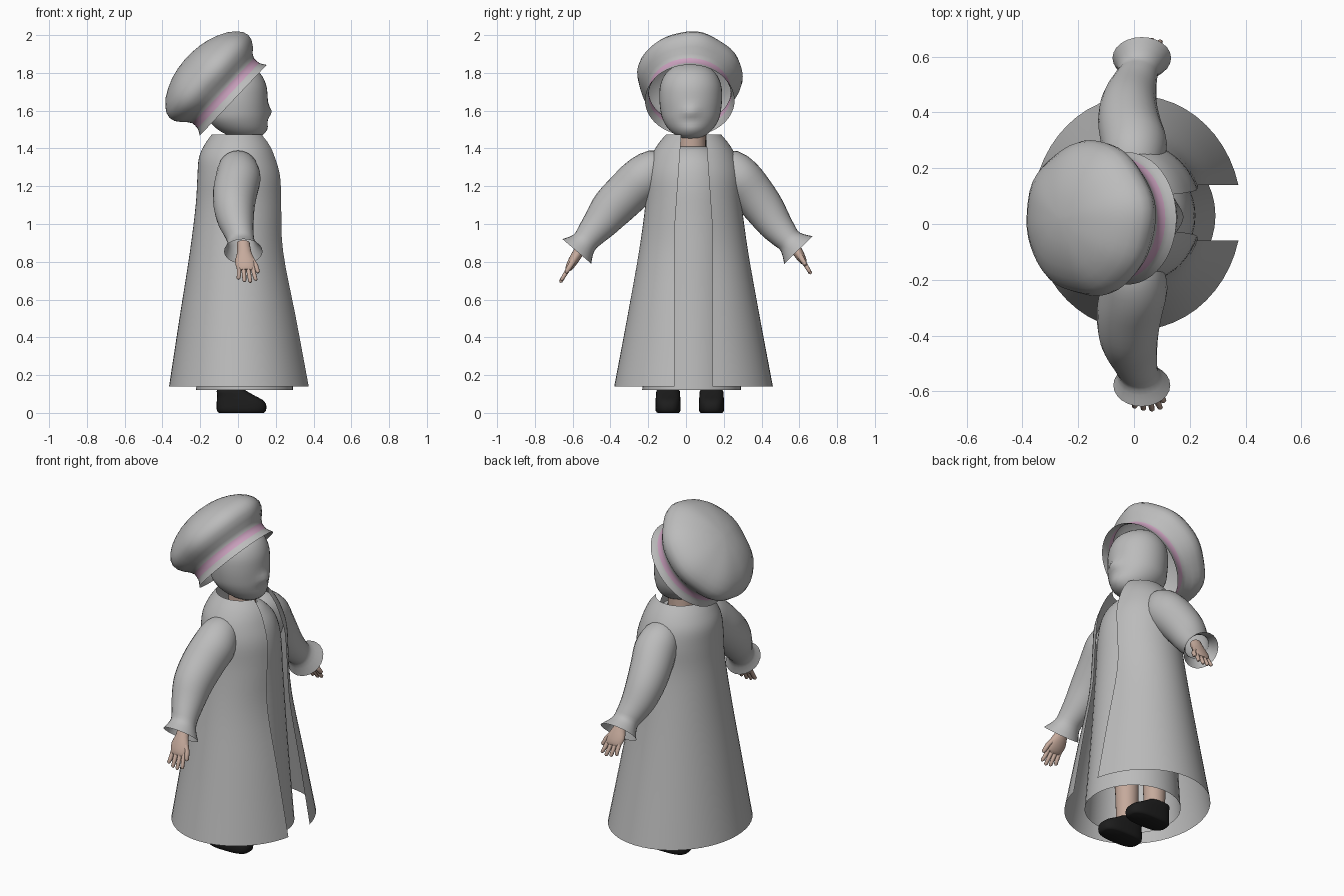
import bpy, bmesh, math
from mathutils import Vector, Matrix

if "Cube" in bpy.data.objects:
    bpy.data.objects.remove(bpy.data.objects["Cube"])


def material(name, rgb):
    m = bpy.data.materials.new(name)
    m.diffuse_color = (*rgb, 1)
    m.use_nodes = True
    m.node_tree.nodes["Principled BSDF"].inputs["Base Color"].default_value = m.diffuse_color
    return m


GREY = material("grey cloth", (0.5, 0.5, 0.5))
PINK = material("pink band", (0.60, 0.36, 0.52))
SKIN = material("skin", (0.56, 0.40, 0.33))
BLACK = material("black leather", (0.012, 0.012, 0.012))


def skin_rings(name, rings, mats, closed=True, caps=(False, False), paint=None):
    """Bridge a list of point rings into one smooth object."""
    bm = bmesh.new()
    rows = [[bm.verts.new(p) for p in r] for r in rings]
    n = len(rows[0])
    for k in range(len(rows) - 1):
        for i in range(n if closed else n - 1):
            j = (i + 1) % n
            f = bm.faces.new((rows[k][i], rows[k][j], rows[k + 1][j], rows[k + 1][i]))
            f.material_index = paint(k) if paint else 0
    if caps[0]:
        bm.faces.new(rows[0][::-1])
    if caps[1]:
        bm.faces.new(rows[-1])
    for f in bm.faces:
        f.smooth = True
    bm.normal_update()
    me = bpy.data.meshes.new(name)
    bm.to_mesh(me)
    bm.free()
    for m in mats:
        me.materials.append(m)
    ob = bpy.data.objects.new(name, me)
    bpy.context.collection.objects.link(ob)
    bpy.context.view_layer.objects.active = ob
    ob.select_set(True)
    bpy.ops.object.shade_smooth_by_angle(angle=math.radians(50))
    ob.select_set(False)
    return ob


def refine(rows, steps):
    """Catmull-Rom through rows of numbers."""
    out = []
    for i in range(len(rows) - 1):
        a, b = rows[max(i - 1, 0)], rows[i]
        c, d = rows[i + 1], rows[min(i + 2, len(rows) - 1)]
        for s in range(steps):
            t = s / steps
            out.append([0.5 * (2 * q + (r - p) * t + (2 * p - 5 * q + 4 * r - w) * t * t
                               + (3 * q - p - 3 * r + w) * t ** 3)
                        for p, q, r, w in zip(a, b, c, d)])
    return out + [list(rows[-1])]


def stack(profile, cy, sides=40, power=1.0):
    """Horizontal elliptical rings from rows of (z, centre x, radius x, radius y)."""
    def pw(v):
        return math.copysign(abs(v) ** power, v)
    angles = [2 * math.pi * i / sides for i in range(sides)]
    return [[Vector((cx + rx * pw(math.cos(a)), cy + ry * pw(math.sin(a)), z))
             for a in angles] for z, cx, rx, ry in profile]


def tube(path, sides=24):
    """Rings across a path of (x, y, z, radius along x, radius across)."""
    pts = [Vector(p[:3]) for p in path]
    u = Vector((1, 0, 0))
    rings = []
    for i, p in enumerate(path):
        t = (pts[min(i + 1, len(pts) - 1)] - pts[max(i - 1, 0)]).normalized()
        v = t.cross(u).normalized()
        rings.append([pts[i] + u * p[3] * math.cos(a) + v * p[4] * math.sin(a)
                      for a in (2 * math.pi * k / sides for k in range(sides))])
    return rings


CY = 0.04  # middle of the body across y

# Coat, open down the front (+x)
coat = refine([(0.14, 0.01, .375, .42), (0.5, 0.005, .315, .352), (0.85, 0.0, .255, .29),
               (1.1, 0.01, .234, .256), (1.25, 0.01, .225, .25), (1.35, 0.0, .207, .228),
               (1.42, 0.0, .177, .19), (1.475, 0.0, .138, .145)], 4)
rings = []
for z, cx, rx, ry in coat:
    gap = 0.065 + 0.035 * min(1, (1.475 - z) / 0.5)
    a0 = math.asin(gap / ry)
    rings.append([Vector((cx + rx * math.cos(a), CY + ry * math.sin(a), z))
                  for a in (a0 + (2 * math.pi - 2 * a0) * i / 48 for i in range(49))])
skin_rings("coat", rings, [GREY], closed=False)

# Dress under the coat
dress = refine([(0.12, .035, .257, .262), (0.6, .03, .222, .235), (1.0, .03, .195, .215),
                (1.2, .025, .19, .205), (1.32, .02, .165, .18), (1.39, .015, .115, .12),
                (1.41, .01, .075, .08)], 4)
skin_rings("dress", stack(dress, 0.03), [GREY])

# Neck
skin_rings("neck", stack([(1.3, 0, .08, .08), (1.4, 0.005, .075, .075), (1.5, 0.01, .075, .075)],
                         0.03, 24), [SKIN])

# Head with a small nose bump on +x
head = refine([(1.45, .04, .012, .012), (1.462, .04, .075, .065), (1.5, .018, .125, .115),
               (1.55, .0, .155, .147), (1.6, -.003, .16, .16), (1.67, -.005, .162, .166),
               (1.74, -.007, .155, .16), (1.8, -.01, .125, .13), (1.84, -.02, .07, .075),
               (1.852, -.02, .01, .01)], 3)
rings = stack(head, 0.025)
for r in rings:
    for p in r:
        if p.x > 0:
            p.x += 0.022 * math.exp(-((p.z - 1.595) / .03) ** 2 - ((p.y - .025) / .045) ** 2)
            p.x += 0.012 * math.exp(-((p.z - 1.5) / .03) ** 2 - ((p.y - .025) / .06) ** 2)
skin_rings("head", rings, [GREY], caps=(True, True))

# Beret, tilted backwards, with a pink band
beret = [(0.0, .258), (.02, .245), (.036, .238), (.055, .236), (.074, .237), (.095, .25),
         (.12, .275), (.15, .296), (.18, .303), (.21, .295), (.24, .273), (.27, .238),
         (.295, .192), (.315, .14), (.328, .085), (.334, .03), (.335, .004)]
tilt = Matrix.Translation((-0.025, 0.02, 1.655)) @ Matrix.Rotation(math.radians(-46.6), 4, 'Y')
rings = []
for h, r in beret:
    ring = []
    for i in range(48):
        a = 2 * math.pi * i / 48
        fold = 1 + (0.012 * math.sin(5 * a + 1) + 0.008 * math.sin(8 * a) if h > .1 else 0)
        ring.append(tilt @ Vector((r * fold * math.cos(a), 0.92 * r * fold * math.sin(a), h)))
    rings.append(ring)
skin_rings("beret", rings, [GREY, PINK], caps=(False, True), paint=lambda k: int(k in (2, 3)))

# Sleeves: shoulder, elbow, wrist and flared cuff
sleeves = {
    "right": [(0, -.08, 1.30, .07, .07), (0, -.16, 1.29, .105, .105), (0, -.23, 1.24, .12, .12),
              (-.015, -.31, 1.165, .118, .118), (-.02, -.39, 1.085, .108, .112),
              (-.012, -.45, 1.01, .095, .095), (.005, -.505, .945, .078, .077),
              (.018, -.54, .90, .074, .07), (.028, -.578, .855, .102, .1)],
    "left": [(0, .15, 1.30, .07, .07), (0, .23, 1.29, .105, .105), (0, .29, 1.235, .118, .118),
             (-.015, .355, 1.16, .113, .113), (-.02, .415, 1.08, .104, .106),
             (-.012, .47, 1.0, .092, .092), (.005, .52, .94, .078, .076),
             (.018, .553, .905, .074, .07), (.028, .595, .862, .105, .105)]}
for side, path in sleeves.items():
    skin_rings(side + "_sleeve", tube(refine(path, 3)), [GREY], caps=(True, False))

# Hands: palm, four fingers and a thumb
for side, wrist, tip in (("right", Vector((.028, -.54, .90)), Vector((.05, -.667, .69))),
                         ("left", Vector((.028, .55, .92)), Vector((.05, .662, .735)))):
    way = tip - wrist

    def at(t, dx, ru, rv):
        p = wrist + way * t
        return (p.x + dx, p.y, p.z, ru, rv)
    skin_rings(side + "_palm", tube(refine([at(0, 0, .034, .028), at(.25, 0, .038, .028),
               at(.45, 0, .054, .026), at(.62, 0, .05, .02), at(.69, 0, .042, .012)], 2), 20),
               [SKIN], caps=(True, True))
    for k in range(4):
        o = -.036 + .024 * k
        end = (.92, .98, 1.0, .95)[k]
        skin_rings(f"{side}_finger_{k + 1}", tube([at(.6, o, .012, .012),
                   at(.8, o * 1.12, .0115, .0115), at(end - .03, o * 1.25, .01, .01),
                   at(end, o * 1.28, .004, .004)], 10), [SKIN], caps=(True, True))
    skin_rings(side + "_thumb", tube([at(.38, .03, .016, .018), at(.55, .052, .014, .015),
               at(.72, .06, .012, .012), at(.76, .06, .004, .005)], 10), [SKIN], caps=(True, True))

# Legs and shoes
for side, y in (("right", -0.095), ("left", 0.135)):
    skin_rings(side + "_leg", stack([(.08, -.03, .058, .055), (.3, -.03, .065, .062),
               (.7, -.01, .08, .08)], y, 24), [SKIN])
    shoe = refine([(0, .018, .118, .056), (.012, .018, .13, .066), (.045, .018, .131, .067),
                   (.07, .008, .12, .066), (.09, -.01, .1, .064), (.115, -.033, .08, .062),
                   (.122, -.035, .072, .055)], 2)
    skin_rings(side + "_shoe", stack(shoe, y, 32, 0.7), [BLACK], caps=(True, True))
